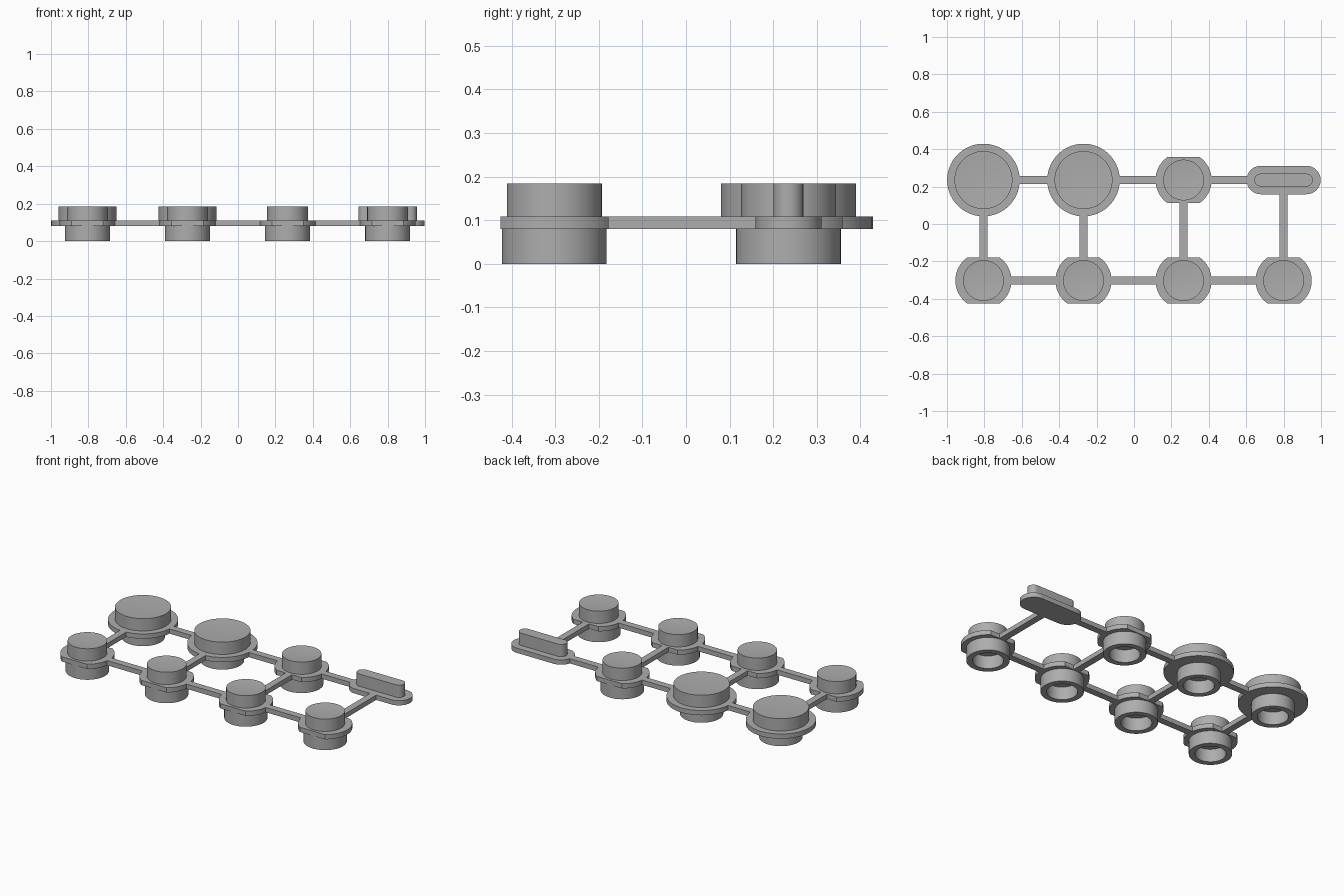
import bpy, bmesh
from math import sin, cos, pi, sqrt, asin

cube = bpy.data.objects.get("Cube")
if cube:
    bpy.data.objects.remove(cube, do_unlink=True)

rubber = bpy.data.materials.new("grey rubber")
rubber.use_nodes = True
GREY = (0.42, 0.42, 0.42, 1)
rubber.diffuse_color = GREY
rubber.node_tree.nodes["Principled BSDF"].inputs["Base Color"].default_value = GREY

COLUMNS = [-0.805, -0.27, 0.265, 0.80]
FRONT, BACK = -0.302, 0.235
WEB_LOW, WEB_HIGH, TOP = 0.08, 0.109, 0.184


def finish(name, bm, x, y):
    bmesh.ops.recalc_face_normals(bm, faces=bm.faces)
    mesh = bpy.data.meshes.new(name)
    bm.to_mesh(mesh)
    bm.free()
    mesh.materials.append(rubber)
    ob = bpy.data.objects.new(name, mesh)
    ob.location = (x, y, 0)
    bpy.context.collection.objects.link(ob)
    bpy.ops.object.select_all(action='DESELECT')
    ob.select_set(True)
    bpy.context.view_layer.objects.active = ob
    bpy.ops.object.shade_smooth_by_angle(angle=pi / 6)
    return ob


def prism(name, outline, low, high, x, y):
    bm = bmesh.new()
    face = bm.faces.new([bm.verts.new((px, py, low)) for px, py in outline])
    side = bmesh.ops.extrude_face_region(bm, geom=[face])["geom"]
    moved = [v for v in side if isinstance(v, bmesh.types.BMVert)]
    bmesh.ops.translate(bm, verts=moved, vec=(0, 0, high - low))
    return finish(name, bm, x, y)


def lathe(name, profile, x, y, steps=64):
    bm = bmesh.new()
    verts = [bm.verts.new((r, 0, z)) for r, z in profile]
    edges = [bm.edges.new(pair) for pair in zip(verts, verts[1:])]
    bmesh.ops.spin(bm, geom=verts + edges, cent=(0, 0, 0), axis=(0, 0, 1),
                   angle=2 * pi, steps=steps)
    bmesh.ops.remove_doubles(bm, verts=bm.verts, dist=0.0002)
    return finish(name, bm, x, y)


def arc(cx, radius, start, end, steps=24):
    angles = [start + (end - start) * i / steps for i in range(steps + 1)]
    return [(cx + radius * cos(a), radius * sin(a)) for a in angles]


def capsule(half_length, radius):
    c = half_length - radius
    return arc(c, radius, -pi / 2, pi / 2) + arc(-c, radius, pi / 2, 3 * pi / 2)


def clipped_disc(radius, half_depth):
    a = asin(half_depth / radius)
    return arc(0, radius, -a, a) + arc(0, radius, pi - a, pi + a)


def bar(name, x0, x1, y0, y1):
    w, d = (x1 - x0) / 2, (y1 - y0) / 2
    prism(name, [(-w, -d), (w, -d), (w, d), (-w, d)],
          WEB_LOW, WEB_HIGH, (x0 + x1) / 2, (y0 + y1) / 2)


def button(label, x, y, large):
    # Flange: full disc for large buttons, clipped front and back for small
    outline = arc(0, 0.194, 0, 2 * pi, 72)[:-1] if large else clipped_disc(0.15, 0.124)
    prism(label + "_flange", outline, WEB_LOW, WEB_HIGH, x, y)
    # Cap with a shallow finger dish
    r = 0.155 if large else 0.109
    dish = [(r * t / 6, TOP - 0.005 * (1 - (t / 6) ** 2)) for t in range(7)]
    lathe(label + "_cap", dish + [(r, WEB_HIGH - 0.01)], x, y)
    # Hollow contact cup underneath
    lathe(label + "_cup", [(0.12, 0.09), (0.12, 0), (0.086, 0), (0.086, 0.09)], x, y)


# Round buttons
for i, x in enumerate(COLUMNS):
    button(f"front_button_{i + 1}", x, FRONT, False)
    if i < 3:
        button(f"back_button_{i + 1}", x, BACK, i < 2)

# Long key without a cup
prism("long_key_flange", capsule(0.198, 0.076), WEB_LOW, WEB_HIGH, COLUMNS[3], BACK)
prism("long_key_ridge", capsule(0.156, 0.034), WEB_HIGH - 0.01, TOP, COLUMNS[3], BACK)

# Connecting bars, ending inside the flanges
HALF = 0.021
for i, x in enumerate(COLUMNS):
    back_reach = 0.05 if i == 3 else 0.11
    bar(f"column_bar_{i + 1}", x - HALF, x + HALF, FRONT + 0.11, BACK - back_reach)
    if i < 3:
        for row, y in (("front", FRONT), ("back", BACK)):
            bar(f"{row}_bar_{i + 1}", x + 0.13, COLUMNS[i + 1] - 0.13, y - HALF, y + HALF)
